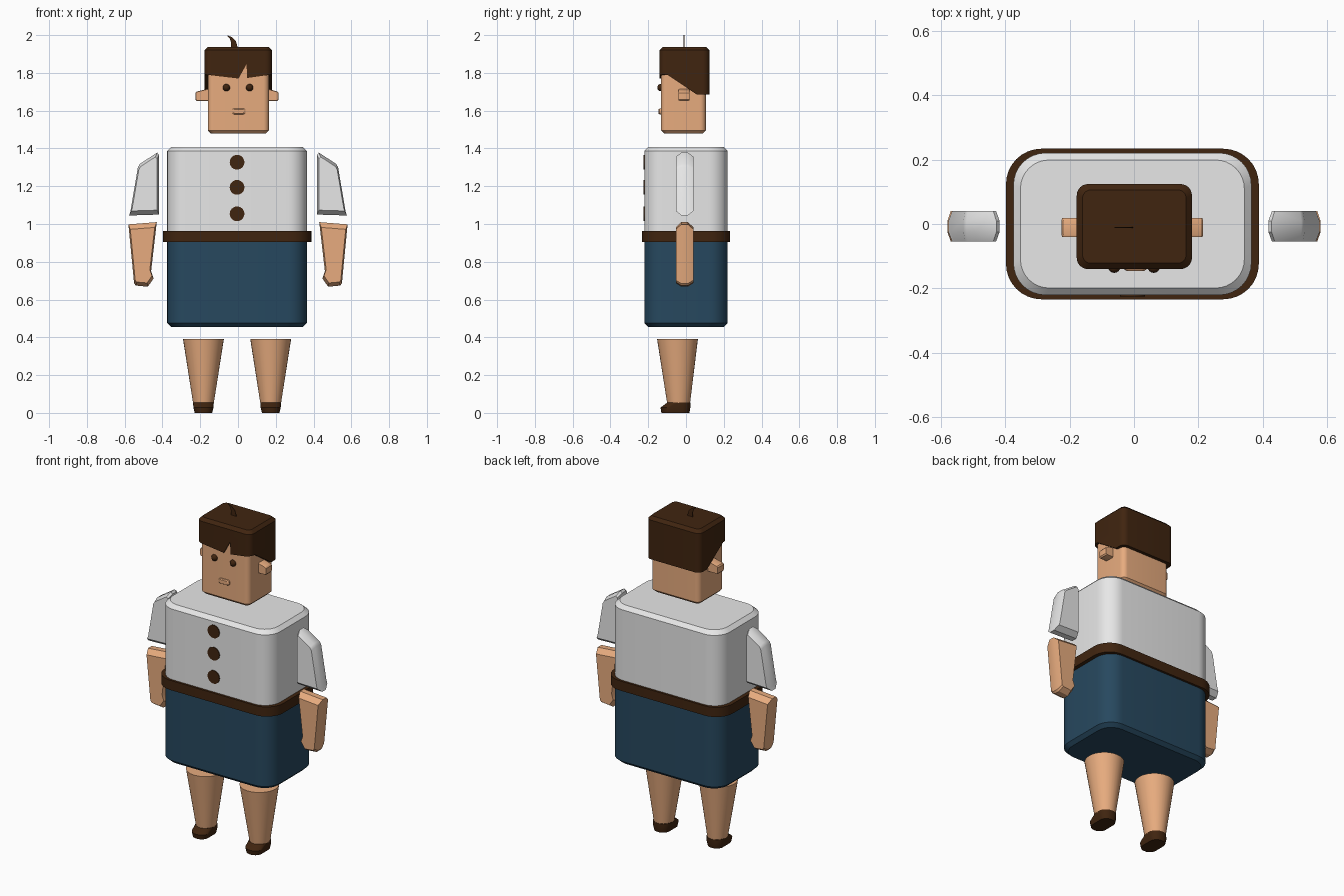
import bpy, bmesh, math

if "Cube" in bpy.data.objects:
    bpy.data.objects.remove(bpy.data.objects["Cube"])


def material(name, rgb):
    m = bpy.data.materials.new(name)
    m.diffuse_color = (*rgb, 1)
    m.use_nodes = True
    m.node_tree.nodes["Principled BSDF"].inputs["Base Color"].default_value = m.diffuse_color
    return m


SKIN = material("skin", (0.80, 0.41, 0.21))
WHITE = material("white cloth", (0.80, 0.80, 0.80))
BLUE = material("blue cloth", (0.02, 0.065, 0.114))
BROWN = material("dark brown", (0.051, 0.018, 0.005))


def finish(name, bm, mat):
    bmesh.ops.recalc_face_normals(bm, faces=bm.faces)
    mesh = bpy.data.meshes.new(name)
    bm.to_mesh(mesh)
    bm.free()
    mesh.materials.append(mat)
    ob = bpy.data.objects.new(name, mesh)
    bpy.context.collection.objects.link(ob)
    smooth(ob)
    return ob


def smooth(ob):
    bpy.ops.object.select_all(action="DESELECT")
    ob.select_set(True)
    bpy.context.view_layer.objects.active = ob
    bpy.ops.object.shade_smooth_by_angle(angle=math.radians(30))


def loft(name, rings, mat):
    """Skin a stack of equally long point loops and cap both ends."""
    bm = bmesh.new()
    loops = [[bm.verts.new(p) for p in ring] for ring in rings]
    n = len(loops[0])
    for a, b in zip(loops, loops[1:]):
        for i in range(n):
            j = (i + 1) % n
            bm.faces.new((a[i], a[j], b[j], b[i]))
    bm.faces.new(loops[0])
    bm.faces.new(loops[-1])
    return finish(name, bm, mat)


def rounded_ring(cx, cy, z, hx, hy, r, seg=8):
    pts = []
    for k, (sx, sy) in enumerate([(1, 1), (-1, 1), (-1, -1), (1, -1)]):
        for i in range(seg + 1):
            a = math.pi / 2 * (k + i / seg)
            pts.append((cx + sx * (hx - r) + r * math.cos(a),
                        cy + sy * (hy - r) + r * math.sin(a), z))
    return pts


def rounded_box(name, cx, cy, z0, z1, hx, hy, r, mat, low=0.0, high=0.0):
    """Upright box with round corners and optional chamfers below and above."""
    levels = [(z0, low)] + ([(z0 + low, 0)] if low else [])
    levels += ([(z1 - high, 0)] if high else []) + [(z1, high)]
    return loft(name, [rounded_ring(cx, cy, z, hx - d, hy - d, r - d * 0.5)
                       for z, d in levels], mat)


def ellipse(cx, cy, z, rx, ry, n=32):
    return [(cx + rx * math.cos(2 * math.pi * i / n),
             cy + ry * math.sin(2 * math.pi * i / n), z) for i in range(n)]


def slab(name, outline, layers, mat, side=1):
    """Outline in x, z, stacked along y with a scale per layer."""
    mx = sum(p[0] for p in outline) / len(outline)
    mz = sum(p[1] for p in outline) / len(outline)
    return loft(name, [[(side * (mx + (x - mx) * s), y, mz + (z - mz) * s)
                        for x, z in outline] for y, s in layers], mat)


# Torso
CX = -0.005
rounded_box("shirt", CX, 0, 0.93, 1.408, 0.37, 0.221, 0.1, WHITE, high=0.022)
rounded_box("skirt", CX, 0, 0.456, 0.93, 0.37, 0.221, 0.1, BLUE, low=0.02)
rounded_box("belt", CX, 0, 0.905, 0.963, 0.393, 0.234, 0.11, BROWN)
for i, z in enumerate((1.327, 1.194, 1.054)):
    disc = [(CX + 0.039 * math.cos(math.tau * k / 24),
             z + 0.039 * math.sin(math.tau * k / 24)) for k in range(24)]
    slab(f"button_{i + 1}", disc, [(-0.226, 1), (-0.219, 1)], BROWN)

# Head
rounded_box("head", 0.002, -0.014, 1.48, 1.92, 0.162, 0.119, 0.03, SKIN, low=0.016)

# Hair block, trimmed by a sloping side cut and a fringe cut with a notch
hair = rounded_box("hair", 0.001, -0.008, 1.6, 1.938, 0.179, 0.132, 0.035,
                   BROWN, high=0.018)
side_cut = [(-0.3, 1.5), (-0.3, 1.765), (-0.112, 1.765), (-0.112, 1.79),
            (-0.098, 1.79), (0.058, 1.685), (0.3, 1.685), (0.3, 1.5)]
fringe_cut = [(-0.3, 1.5), (-0.3, 1.797), (-0.165, 1.79), (0.003, 1.77),
              (0.045, 1.846), (0.049, 1.773), (0.17, 1.79), (0.3, 1.797), (0.3, 1.5)]
cutters = [
    loft("side_cutter", [[(x, y, z) for y, z in side_cut] for x in (-0.4, 0.4)], BROWN),
    slab("fringe_cutter", fringe_cut, [(-0.3, 1), (-0.11, 1)], BROWN)]
for c in cutters:
    c.hide_render = True
    mod = hair.modifiers.new("trim", "BOOLEAN")
    mod.operation = "DIFFERENCE"
    mod.solver = "EXACT"
    mod.object = c
    bpy.context.view_layer.objects.active = hair
    bpy.ops.object.modifier_apply(modifier=mod.name)
for c in cutters:
    bpy.data.objects.remove(c)
smooth(hair)

# Thin curved tuft
tuft = [(-0.038, 1.93), (-0.037, 1.962), (-0.044, 1.983), (-0.06, 2.0),
        (-0.033, 1.99), (-0.012, 1.97), (0.0, 1.93)]
slab("hair_tuft", tuft, [(-0.012, 1), (-0.009, 1)], BROWN)

# Mouth
lip = [(x, z) for x, _, z in
       [(p[0], 0, p[1]) for p in rounded_ring(0.004, 1.596, 0, 0.036, 0.015, 0.012, 4)]]
slab("mouth", lip, [(-0.146, 0.75), (-0.14, 1), (-0.125, 1)], SKIN)

# Paired parts
for side, tag in ((-1, "left"), (1, "right")):
    # Eye
    bm = bmesh.new()
    bmesh.ops.create_uvsphere(bm, u_segments=16, v_segments=10, radius=0.019)
    bmesh.ops.translate(bm, verts=bm.verts, vec=(side * 0.0615, -0.133, 1.722))
    finish(f"{tag}_eye", bm, BROWN)

    # Ear
    reach = 0.226 if side < 0 else 0.215
    ear = [(0.15, 1.652), (reach - 0.006, 1.652), (reach, 1.659),
           (reach, 1.694), (reach - 0.006, 1.701), (0.15, 1.718)]
    slab(f"{tag}_ear", ear, [(-0.04, 0.9), (-0.033, 1), (0.011, 1), (0.018, 0.9)],
         SKIN, side)

    # Sleeve and forearm with chamfered front and back
    layers = [(-0.054, 0.86), (-0.025, 1), (0.01, 1), (0.04, 0.86)]
    sleeve = [(0.418, 1.05), (0.577, 1.045), (0.57, 1.065), (0.53, 1.3),
              (0.52, 1.318), (0.428, 1.378), (0.418, 1.365)]
    slab(f"{tag}_sleeve", sleeve, layers, WHITE, side)
    forearm = [(0.43, 1.01), (0.58, 0.998), (0.579, 0.985), (0.55, 0.685),
               (0.54, 0.674), (0.477, 0.668), (0.447, 0.712), (0.46, 0.75)]
    slab(f"{tag}_forearm", forearm, layers, SKIN, side)

    # Leg
    lx = CX + side * 0.178
    loft(f"{tag}_leg", [ellipse(lx, -0.039, 0.04, 0.053, 0.059),
                        ellipse(lx, -0.045, 0.39, 0.108, 0.108)], SKIN)

    # Shoe with a low toe
    loft(f"{tag}_shoe", [rounded_ring(lx, -0.056, 0.0, 0.046, 0.074, 0.042),
                         rounded_ring(lx, -0.056, 0.028, 0.053, 0.079, 0.048),
                         rounded_ring(lx, -0.038, 0.055, 0.055, 0.061, 0.053)], BROWN)
